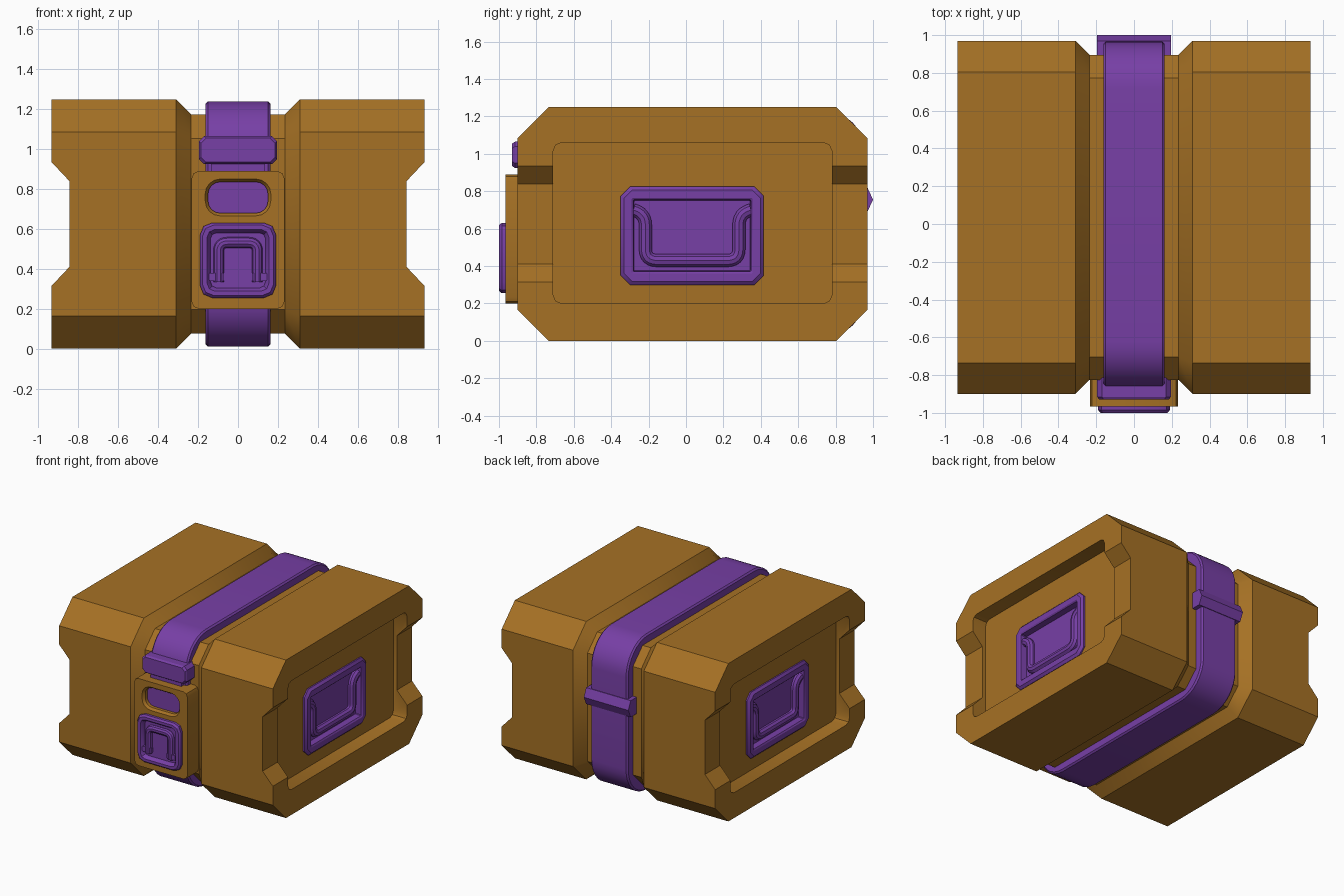
import bpy, math
from mathutils import Vector

old = bpy.data.objects.get("Cube")
if old:
    bpy.data.objects.remove(old, do_unlink=True)


def material(name, rgb):
    m = bpy.data.materials.new(name)
    m.use_nodes = True
    m.diffuse_color = (*rgb, 1)
    m.node_tree.nodes["Principled BSDF"].inputs["Base Color"].default_value = (*rgb, 1)
    return m


brown = material("ochre brown", (0.38, 0.165, 0.018))
purple = material("violet", (0.185, 0.05, 0.38))


def smooth(ob):
    bpy.ops.object.select_all(action='DESELECT')
    ob.select_set(True)
    bpy.context.view_layer.objects.active = ob
    bpy.ops.object.shade_smooth_by_angle(angle=math.radians(32))


def loft(name, rings, mat):
    """Skin a list of equal-length rings and cap both ends."""
    import bmesh
    bm = bmesh.new()
    loops = [[bm.verts.new(p) for p in r] for r in rings]
    n = len(loops[0])
    for a, b in zip(loops, loops[1:]):
        for i in range(n):
            j = (i + 1) % n
            bm.faces.new((a[i], a[j], b[j], b[i]))
    bm.faces.new(loops[0])
    bm.faces.new(loops[-1])
    bmesh.ops.recalc_face_normals(bm, faces=bm.faces)
    me = bpy.data.meshes.new(name)
    bm.to_mesh(me)
    bm.free()
    me.materials.append(mat)
    ob = bpy.data.objects.new(name, me)
    bpy.context.collection.objects.link(ob)
    smooth(ob)
    return ob


def outline(u0, u1, v0, v1, c, seg=1):
    """Rectangle with chamfered (seg=1) or rounded corners."""
    pts = []
    corners = [(u1 - c, v1 - c), (u0 + c, v1 - c), (u0 + c, v0 + c), (u1 - c, v0 + c)]
    for k, (u, v) in enumerate(corners):
        for i in range(seg + 1):
            a = math.pi / 2 * (k + i / seg)
            pts.append((u + c * math.cos(a), v + c * math.sin(a)))
    return pts


def on_front(pts, w):
    return [(u, -w, v) for u, v in pts]


def on_side(pts, w):
    return [(w, u, v) for u, v in pts]


def around(cu, cv, hu, hv, c, seg=1):
    return outline(cu - hu, cu + hu, cv - hv, cv + hv, c, seg)


def cut(target, cutter):
    mod = target.modifiers.new("cut", 'BOOLEAN')
    mod.object = cutter
    mod.operation = 'DIFFERENCE'
    mod.solver = 'EXACT'
    bpy.context.view_layer.objects.active = target
    bpy.ops.object.modifier_apply(modifier=mod.name)
    bpy.data.objects.remove(cutter, do_unlink=True)


def tube(name, points, radius, mat, bend):
    """Round bar along a path whose inner corners are rounded."""
    pts = [Vector(p) for p in points]
    path = [pts[0]]
    for a, b, c in zip(pts, pts[1:], pts[2:]):
        s = b + (a - b).normalized() * bend
        e = b + (c - b).normalized() * bend
        for i in range(7):
            t = i / 6
            path.append(s * (1 - t) ** 2 + b * 2 * t * (1 - t) + e * t * t)
    path.append(pts[-1])
    cu = bpy.data.curves.new(name, 'CURVE')
    cu.dimensions = '3D'
    cu.bevel_depth = radius
    cu.bevel_resolution = 3
    cu.use_fill_caps = True
    sp = cu.splines.new('POLY')
    sp.points.add(len(path) - 1)
    for q, p in zip(sp.points, path):
        q.co = (*p, 1)
    cu.materials.append(mat)
    ob = bpy.data.objects.new(name, cu)
    bpy.context.collection.objects.link(ob)
    bpy.ops.object.select_all(action='DESELECT')
    ob.select_set(True)
    bpy.context.view_layer.objects.active = ob
    bpy.ops.object.convert(target='MESH')
    smooth(bpy.context.object)


# Case body: chamfered block with a groove around the middle
def body_ring(x, inset):
    # a parallel offset shortens the chamfer
    return on_side(chamfered(inset), x)


def chamfered(t):
    c = 0.165 - t * (2 - math.sqrt(2))
    return outline(-0.9 + t, 0.97 - t, t, 1.25 - t, c)


body = loft("case_body", [body_ring(x, t) for x, t in (
    (-0.935, 0), (-0.31, 0), (-0.235, 0.075), (0.235, 0.075), (0.31, 0), (0.935, 0))], brown)

# Side details on both ends
MID_Y, MID_Z = 0.033, 0.5625
for s, side in ((1, "left"), (-1, "right")):
    # Notch through the end rim, sunken panel and handle well
    notch = [(0.845, 0.41), (0.845, 0.84), (1.0, 1.005), (1.0, 0.245)]
    cut(body, loft("notch_cutter", [[(s * x, y, z) for x, z in notch] for y in (-1.2, 1.2)], brown))
    panel = outline(-0.71, 0.78, 0.2, 1.06, 0.045, 2)
    cut(body, loft("panel_cutter", [on_side(panel, s * w) for w in (0.815, 1.1)], brown))
    well = around(MID_Y, MID_Z, 0.35, 0.225, 0.02)
    cut(body, loft("well_cutter", [on_side(well, s * w) for w in (0.72, 1.1)], brown))

    # Handle tray with a sloped rim
    tray = [(0.3825, 0.2625, 0.05, 0.79), (0.3825, 0.2625, 0.05, 0.826), (0.365, 0.245, 0.045, 0.843),
            (0.325, 0.2025, 0.008, 0.843), (0.315, 0.1925, 0.005, 0.835), (0.305, 0.18, 0.005, 0.735)]
    loft(side + "_handle_tray", [on_side(around(MID_Y, MID_Z, hu, hv, c), s * w)
                                 for hu, hv, c, w in tray], purple)
    # Carry handle
    half = [(-0.315, 0.70), (-0.25, 0.68), (-0.25, 0.43)]
    path = half + [(-u, z) for u, z in reversed(half)]
    tube(side + "_carry_handle", [(s * 0.795, MID_Y + u, z) for u, z in path], 0.036, purple, 0.062)

smooth(body)


# Strap with softened edges, wrapped around the case
def strap_ring(x, t):
    return on_side(outline(-0.87 + t, 0.965 - t, 0.01 + t, 1.24 - t, 0.25 - t, 8), x)


loft("strap", [strap_ring(x, t) for x, t in (
    (-0.162, 0.09), (-0.162, 0.012), (-0.15, 0), (0.15, 0), (0.162, 0.012), (0.162, 0.09))], purple)

# Strap clip at the back
clip = [(0.88, 0.69), (0.97, 0.69), (1.0, 0.755), (0.97, 0.82), (0.88, 0.82)]
loft("back_clip", [on_side(clip, x) for x in (-0.195, 0.195)], purple)

# Front buckle and tongue
loft("front_buckle", [on_front(around(0, 0.995, h, v, 0.025), w) for h, v, w in (
    (0.195, 0.07, 0.8), (0.195, 0.07, 0.915), (0.185, 0.06, 0.93))], purple)
loft("buckle_tongue", [on_front(around(0, 0.9, 0.135, 0.06, 0.01), w) for w in (0.8, 0.9)], purple)

# Latch plate with a slot
plate = loft("latch_plate", [on_front(around(0, 0.545, 0.232, 0.345, 0.035, 2), w)
                             for w in (0.8, 0.965)], brown)
cut(plate, loft("slot_cutter", [on_front(around(0, 0.758, 0.15 + g, 0.078 + g, 0.06 + g, 4), w)
                                for g, w in ((0, 0.915), (0, 0.945), (0.015, 0.966), (0.015, 1.0))], brown))
smooth(plate)
loft("slot_window", [on_front(around(0, 0.758, 0.152, 0.08, 0.06, 4), w)
                     for w in (0.9, 0.92)], purple)

# Latch housing, raised rim around a shallow well
housing = [(0.19, 0.188, 0.06, 0.95), (0.19, 0.188, 0.06, 0.985), (0.178, 0.176, 0.055, 1.0),
           (0.155, 0.155, 0.04, 1.0), (0.143, 0.143, 0.03, 0.985), (0.138, 0.138, 0.03, 0.967)]
loft("latch_housing", [on_front(around(0, 0.443, hu, hv, c, 2), w) for hu, hv, c, w in housing], purple)

# Latch bail and its hinge pins
bail = [(-0.097, 0.335), (-0.097, 0.532), (0.097, 0.532), (0.097, 0.335)]
tube("latch_bail", on_front(bail, 0.972), 0.027, purple, 0.045)
for s, side in ((1, "left"), (-1, "right")):
    loft(side + "_hinge_pin", [on_front(around(s * 0.107, 0.36, 0.038, 0.02, 0.004), w)
                               for w in (0.96, 0.992)], purple)
